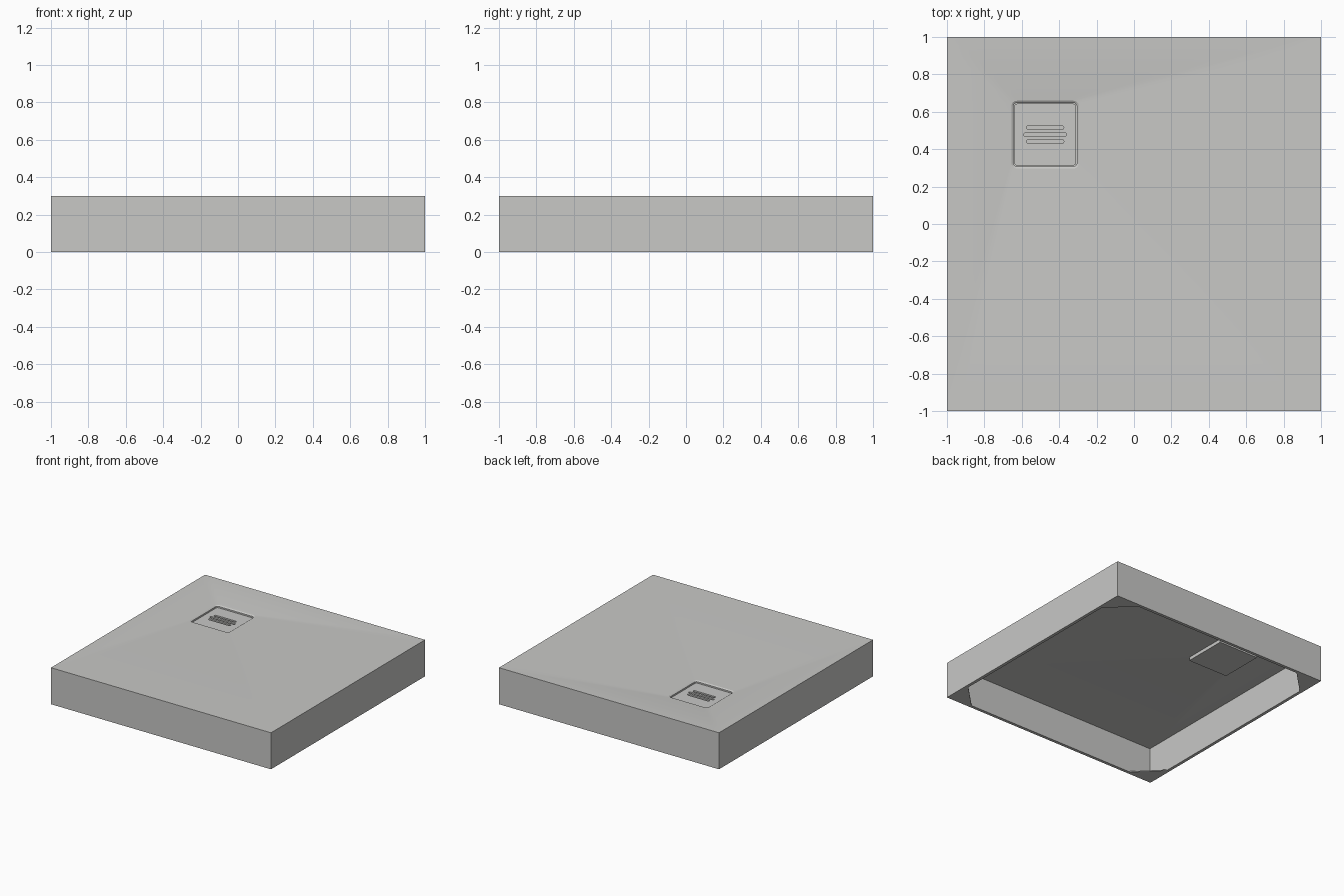
import bpy, bmesh, math
from mathutils import Vector

if "Cube" in bpy.data.objects:
    bpy.data.objects.remove(bpy.data.objects["Cube"])

grey = bpy.data.materials.new("stone grey")
grey.use_nodes = True
grey.diffuse_color = (0.58, 0.58, 0.565, 1)
grey.node_tree.nodes["Principled BSDF"].inputs["Base Color"].default_value = grey.diffuse_color

DRAIN = Vector((-0.475, 0.478))
HEIGHT, WALL, DIP = 0.3, 0.025, 0.02
WELL = 0.181


def rounded_square(half, radius, arc=6, side=8):
    """Closed outline around the origin, with points along arcs and sides."""
    points = []
    for q in range(4):
        turn = q * math.pi / 2
        c, s = math.cos(turn), math.sin(turn)
        inner = half - radius
        quarter = [(inner + radius * math.cos(a), inner + radius * math.sin(a))
                   for a in (i * math.pi / 2 / arc for i in range(arc + 1))]
        quarter += [(inner * (1 - 2 * i / side), half) for i in range(1, side)]
        points += [Vector((x * c - y * s, x * s + y * c)) for x, y in quarter]
    return points


def well_ring(half, radius, z):
    return [(*(p + DRAIN), z) for p in rounded_square(half, radius)]


def edge_ring(half, z):
    """The same points pushed out onto a square at the tray edge."""
    return [(*(p * half / max(abs(p.x), abs(p.y))), z)
            for p in rounded_square(WELL, 0.03)]


def slope_rings(inner, outer, steps=10):
    """Gentle fall from the tray edge to the drain."""
    rings = []
    for i in range(steps + 1):
        t = (i / steps) ** 1.5
        z = outer[0][2] - DIP * (1 - t) ** 1.5
        rings.append([(a[0] + (b[0] - a[0]) * t, a[1] + (b[1] - a[1]) * t, z)
                      for a, b in zip(inner, outer)])
    return rings


def finish(obj):
    obj.data.materials.clear()
    obj.data.materials.append(grey)
    bpy.ops.object.select_all(action="DESELECT")
    obj.select_set(True)
    bpy.context.view_layer.objects.active = obj


def mesh_object(name, bm):
    bmesh.ops.recalc_face_normals(bm, faces=bm.faces)
    mesh = bpy.data.meshes.new(name)
    bm.to_mesh(mesh)
    bm.free()
    obj = bpy.data.objects.new(name, mesh)
    bpy.context.collection.objects.link(obj)
    finish(obj)
    return obj


# Tray shell: drain well, sloped top, outer wall, inner wall, underside, well box
rings = [well_ring(0.17, 0.02, 0.25), well_ring(0.17, 0.02, 0.273)]
rings += slope_rings(well_ring(WELL, 0.03, 0), edge_ring(1, HEIGHT))
rings += [edge_ring(1, 0), edge_ring(1 - WALL, 0)]
rings += reversed(slope_rings(well_ring(WELL, 0.006, 0),
                              edge_ring(1 - WALL, HEIGHT - WALL)))
rings.append(well_ring(WELL, 0.006, 0.227))

bm = bmesh.new()
loops = [[bm.verts.new(p) for p in ring] for ring in rings]
for low, high in zip(loops, loops[1:]):
    for i in range(len(low)):
        j = (i + 1) % len(low)
        bm.faces.new((low[i], low[j], high[j], high[i]))
bm.faces.new(loops[0])
bm.faces.new(loops[-1])
mesh_object("tray_shell", bm)
bpy.ops.object.shade_smooth_by_angle(angle=math.radians(25))

# Triangular corner feet under the rim
for sx, sy, name in ((1, 1, "back_left"), (-1, 1, "back_right"),
                     (1, -1, "front_left"), (-1, -1, "front_right")):
    bm = bmesh.new()
    a, b = 1 - WALL, 0.78
    face = bm.faces.new([bm.verts.new((sx * x, sy * y, 0))
                         for x, y in ((a, a), (b, a), (a, b))])
    top = bmesh.ops.extrude_face_region(bm, geom=[face], use_keep_orig=True)["geom"]
    bmesh.ops.translate(bm, vec=(0, 0, 0.008),
                        verts=[v for v in top if isinstance(v, bmesh.types.BMVert)])
    mesh_object(name + "_foot", bm)


# Drain cover: filled outline with three rounded slots
def pill(y, length, radius=0.01, steps=6):
    points = []
    for side in (1, -1):
        for i in range(steps + 1):
            a = -math.pi / 2 + math.pi * i / steps
            points.append(Vector((side * (length / 2 - radius + radius * math.cos(a)),
                                  y + side * radius * math.sin(a))))
    return points


curve = bpy.data.curves.new("drain_cover", "CURVE")
curve.dimensions = "2D"
curve.fill_mode = "BOTH"
curve.extrude = 0.006
for outline in [rounded_square(0.165, 0.015), pill(0.037, 0.2), pill(0, 0.23), pill(-0.037, 0.2)]:
    spline = curve.splines.new("POLY")
    spline.points.add(len(outline) - 1)
    for point, p in zip(spline.points, outline):
        point.co = (p.x, p.y, 0, 1)
    spline.use_cyclic_u = True
cover = bpy.data.objects.new("drain_cover", curve)
cover.location = (*DRAIN, 0.258)
bpy.context.collection.objects.link(cover)
finish(cover)
bpy.ops.object.convert(target="MESH")
bpy.ops.object.shade_smooth_by_angle(angle=math.radians(30))
